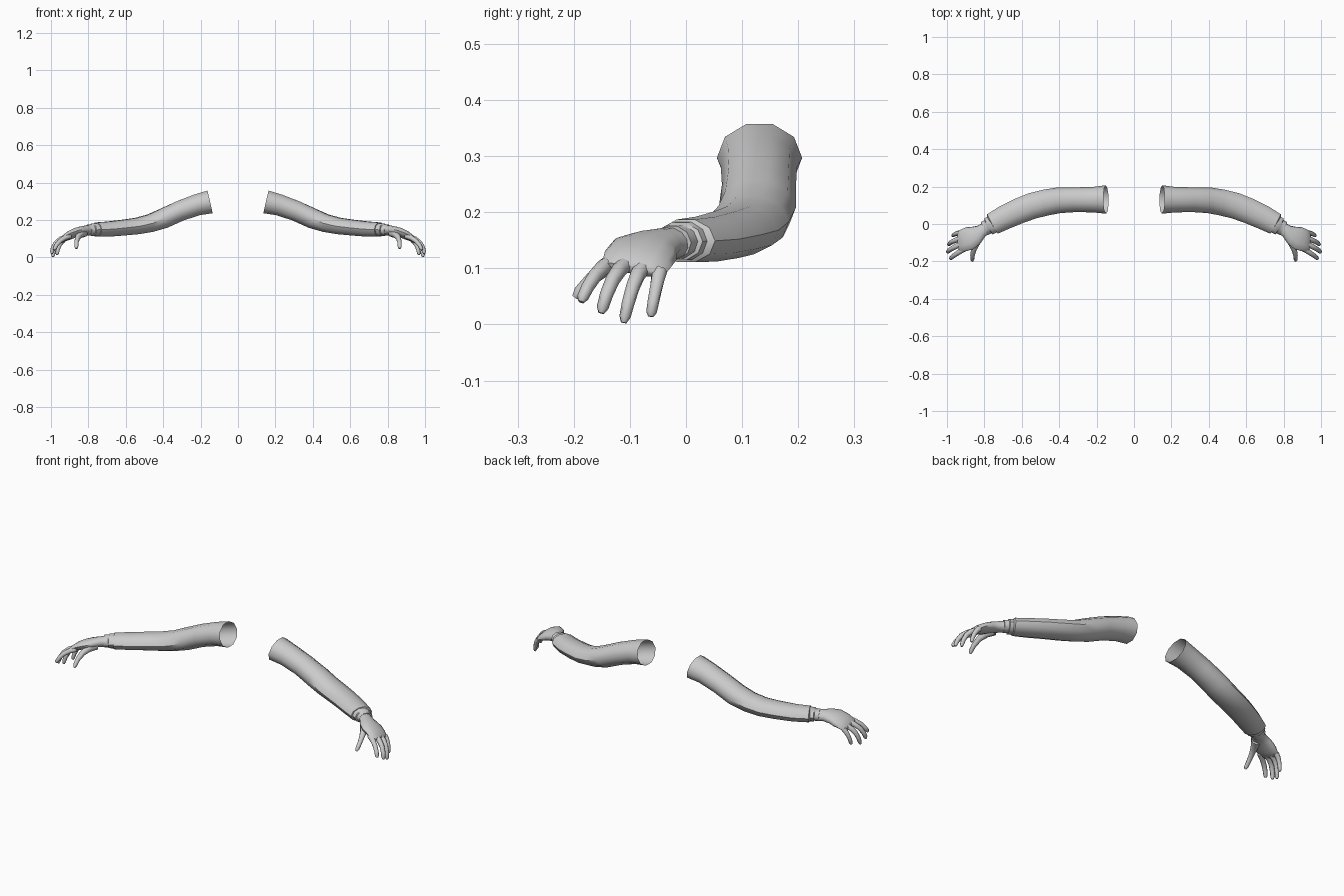
import bpy, bmesh, math
from mathutils import Vector

if "Cube" in bpy.data.objects:
    bpy.data.objects.remove(bpy.data.objects["Cube"])

grey = bpy.data.materials.new("plain grey")
grey.use_nodes = True
grey.diffuse_color = (0.6, 0.6, 0.6, 1)
grey.node_tree.nodes["Principled BSDF"].inputs["Base Color"].default_value = (0.6, 0.6, 0.6, 1)


def loft(name, rings, sides, sign, roll=0, cap_start=True, angle=45):
    """Skin oval rings (x, y, z, half width, half height) along a path."""
    bm = bmesh.new()
    centres = [Vector(r[:3]) for r in rings]
    loops = []
    for i, (c, ring) in enumerate(zip(centres, rings)):
        t = (centres[min(i + 1, len(rings) - 1)] - centres[max(i - 1, 0)]).normalized()
        side = Vector((0, 0, 1)).cross(t).normalized()
        up = t.cross(side)
        a = math.radians(roll)
        side, up = side * math.cos(a) - up * math.sin(a), up * math.cos(a) + side * math.sin(a)
        loop = []
        for k in range(sides):
            u = 2 * math.pi * k / sides
            p = c + side * ring[3] * math.cos(u) + up * ring[4] * math.sin(u)
            loop.append(bm.verts.new((p.x * sign, p.y, p.z)))
        loops.append(loop)
    for a, b in zip(loops, loops[1:]):
        for k in range(sides):
            n = (k + 1) % sides
            bm.faces.new((a[k], a[n], b[n], b[k]))
    if cap_start:
        bm.faces.new(loops[0])
    bm.faces.new(loops[-1])
    bmesh.ops.recalc_face_normals(bm, faces=bm.faces)
    # An open tube may be wound inward, so turn it by its enclosed volume
    if bm.calc_volume(signed=True) < 0:
        bmesh.ops.reverse_faces(bm, faces=bm.faces)
    mesh = bpy.data.meshes.new(name)
    bm.to_mesh(mesh)
    bm.free()
    mesh.materials.append(grey)
    obj = bpy.data.objects.new(name, mesh)
    bpy.context.collection.objects.link(obj)
    bpy.ops.object.select_all(action="DESELECT")
    obj.select_set(True)
    bpy.context.view_layer.objects.active = obj
    bpy.ops.object.shade_smooth_by_angle(angle=math.radians(angle))


def finger_rings(base, mid, tip, root_radius, radius):
    """Bend a finger through three points, taper it and round off its end."""
    base, mid, tip = Vector(base), Vector(mid), Vector(tip)
    control = mid * 2 - (base + tip) / 2
    rings = []
    for t, s in ((0, 1), (0.25, 1), (0.5, 1), (0.75, 0.95), (0.93, 0.85), (1, 0.45)):
        p = base * (1 - t) ** 2 + control * 2 * t * (1 - t) + tip * t * t
        r = s * (radius + (root_radius - radius) * max(0, 1 - 1.6 * t))
        rings.append((*p, r, r))
    return rings


# Sleeve, from the open shoulder to the wrist hem
sleeve = [
    (0.15, 0.131, 0.297, 0.076, 0.065),
    (0.22, 0.13, 0.281, 0.068, 0.060),
    (0.31, 0.130, 0.249, 0.066, 0.057),
    (0.40, 0.127, 0.208, 0.069, 0.056),
    (0.47, 0.115, 0.183, 0.070, 0.050),
    (0.54, 0.098, 0.168, 0.070, 0.046),
    (0.61, 0.072, 0.160, 0.068, 0.044),
    (0.69, 0.036, 0.152, 0.065, 0.042),
    (0.757, 0.000, 0.149, 0.059, 0.040),
    (0.760, -0.002, 0.149, 0.046, 0.034),
]

# Cuff band with a small step
cuff = [
    (0.745, 0.004, 0.149, 0.049, 0.036),
    (0.778, -0.013, 0.148, 0.048, 0.035),
    (0.780, -0.014, 0.148, 0.040, 0.031),
    (0.800, -0.025, 0.146, 0.039, 0.031),
]

# Wrist and back of the hand, flattening toward the knuckles
palm = [
    (0.78, -0.014, 0.146, 0.034, 0.029),
    (0.815, -0.038, 0.144, 0.036, 0.027),
    (0.845, -0.060, 0.139, 0.052, 0.026),
    (0.875, -0.075, 0.130, 0.063, 0.025),
    (0.905, -0.085, 0.117, 0.062, 0.022),
    (0.930, -0.092, 0.103, 0.058, 0.016),
    (0.940, -0.094, 0.097, 0.050, 0.008),
]

fingers = {
    "thumb": ((0.824, -0.066, 0.132), (0.857, -0.137, 0.106), (0.864, -0.198, 0.048), 0.024, 0.0125),
    "index_finger": ((0.898, -0.128, 0.115), (0.953, -0.162, 0.087), (0.983, -0.187, 0.040), 0.015, 0.012),
    "middle_finger": ((0.916, -0.104, 0.110), (0.973, -0.131, 0.079), (0.996, -0.151, 0.020), 0.015, 0.0125),
    "ring_finger": ((0.928, -0.078, 0.101), (0.972, -0.095, 0.066), (0.990, -0.111, 0.003), 0.015, 0.012),
    "little_finger": ((0.932, -0.047, 0.094), (0.956, -0.054, 0.062), (0.968, -0.063, 0.014), 0.014, 0.011),
}

for side_name, sign in (("left", 1), ("right", -1)):
    loft(side_name + "_sleeve", sleeve, 10, sign, cap_start=False)
    loft(side_name + "_cuff", cuff, 10, sign)
    loft(side_name + "_palm", palm, 12, sign, roll=14, angle=60)
    for part, spec in fingers.items():
        loft(f"{side_name}_{part}", finger_rings(*spec), 8, sign, angle=60)
